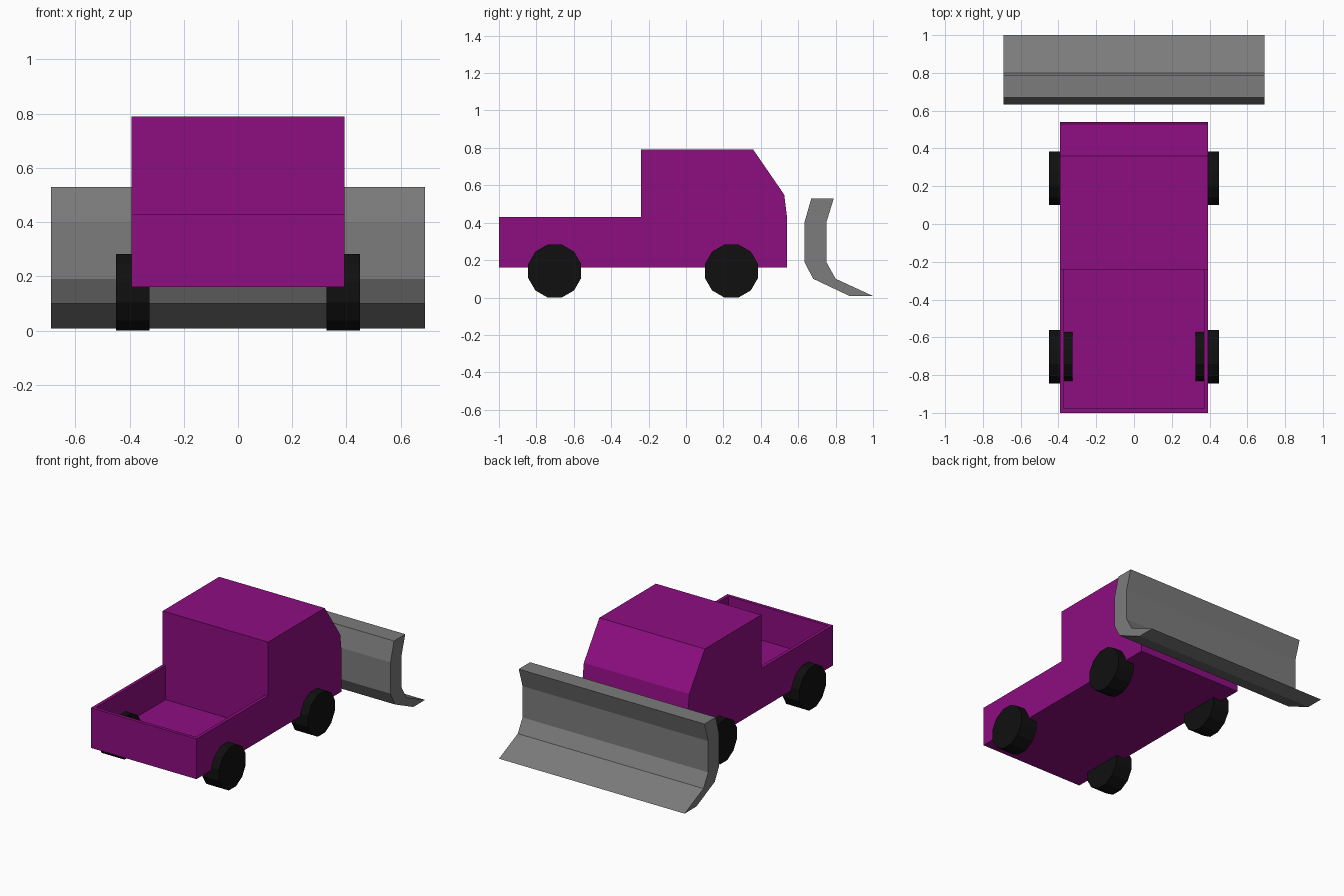
import bpy, bmesh, math

if "Cube" in bpy.data.objects:
    bpy.data.objects.remove(bpy.data.objects["Cube"])


def material(name, rgb):
    m = bpy.data.materials.new(name)
    m.diffuse_color = (*rgb, 1)
    m.use_nodes = True
    m.node_tree.nodes["Principled BSDF"].inputs["Base Color"].default_value = m.diffuse_color
    return m


purple = material("purple paint", (0.27, 0.004, 0.22))
grey = material("grey steel", (0.2, 0.2, 0.2))
black = material("black rubber", (0.005, 0.005, 0.005))


def finish(bm, name, mat):
    mesh = bpy.data.meshes.new(name)
    bm.to_mesh(mesh)
    bm.free()
    mesh.materials.append(mat)
    obj = bpy.data.objects.new(name, mesh)
    bpy.context.collection.objects.link(obj)
    return obj


def prism(profile, x0, x1):
    """Extrude a closed (y, z) profile along x."""
    bm = bmesh.new()
    face = bm.faces.new([bm.verts.new((x0, y, z)) for y, z in profile])
    new = bmesh.ops.extrude_face_region(bm, geom=[face], use_keep_orig=True)["geom"]
    for v in new:
        if isinstance(v, bmesh.types.BMVert):
            v.co.x = x1
    bmesh.ops.recalc_face_normals(bm, faces=bm.faces[:])
    return bm


# Truck body: cab and bed in one profile
BED_TOP, BED_FLOOR, CAB_BACK = 0.43, 0.2, -0.24
bm = prism([(-1, 0.16), (0.54, 0.16), (0.54, 0.43), (0.525, 0.55), (0.36, 0.79),
            (CAB_BACK, 0.79), (CAB_BACK, BED_TOP), (-1, BED_TOP)], -0.392, 0.392)

# Cargo bed: rim on three sides, open up to the cab wall, then sunk floor
bed = next(f for f in bm.faces if f.normal.z > 0.9 and f.calc_center_median().z < 0.5)
bmesh.ops.inset_individual(bm, faces=[bed], thickness=0.031)
for v in bed.verts:
    if v.co.y > -0.5:
        v.co.y = CAB_BACK
bmesh.ops.delete(bm, geom=[f for f in bm.faces if f.calc_area() < 1e-5], context="FACES")
bmesh.ops.inset_individual(bm, faces=[bed], thickness=0.0)
for v in bed.verts:
    v.co.z = BED_FLOOR
bm.normal_update()
finish(bm, "truck_body", purple)

# Plow blade
finish(prism([(0.67, 0.53), (0.79, 0.53), (0.75, 0.40), (0.75, 0.19), (0.80, 0.10),
              (1.0, 0.008), (0.875, 0.008), (0.68, 0.10), (0.633, 0.19), (0.633, 0.40)],
             -0.69, 0.69), "plow_blade", grey)

# Wheels: twelve-sided, flat side down
R = 0.1415 / math.cos(math.pi / 12)
for end, y in (("rear", -0.702), ("front", 0.243)):
    for side, s in (("left", -1), ("right", 1)):
        ring = [(y + R * math.cos(math.radians(15 + 30 * i)),
                 0.1415 + R * math.sin(math.radians(15 + 30 * i))) for i in range(12)]
        finish(prism(ring, s * 0.326, s * 0.45), f"{end}_{side}_wheel", black)
